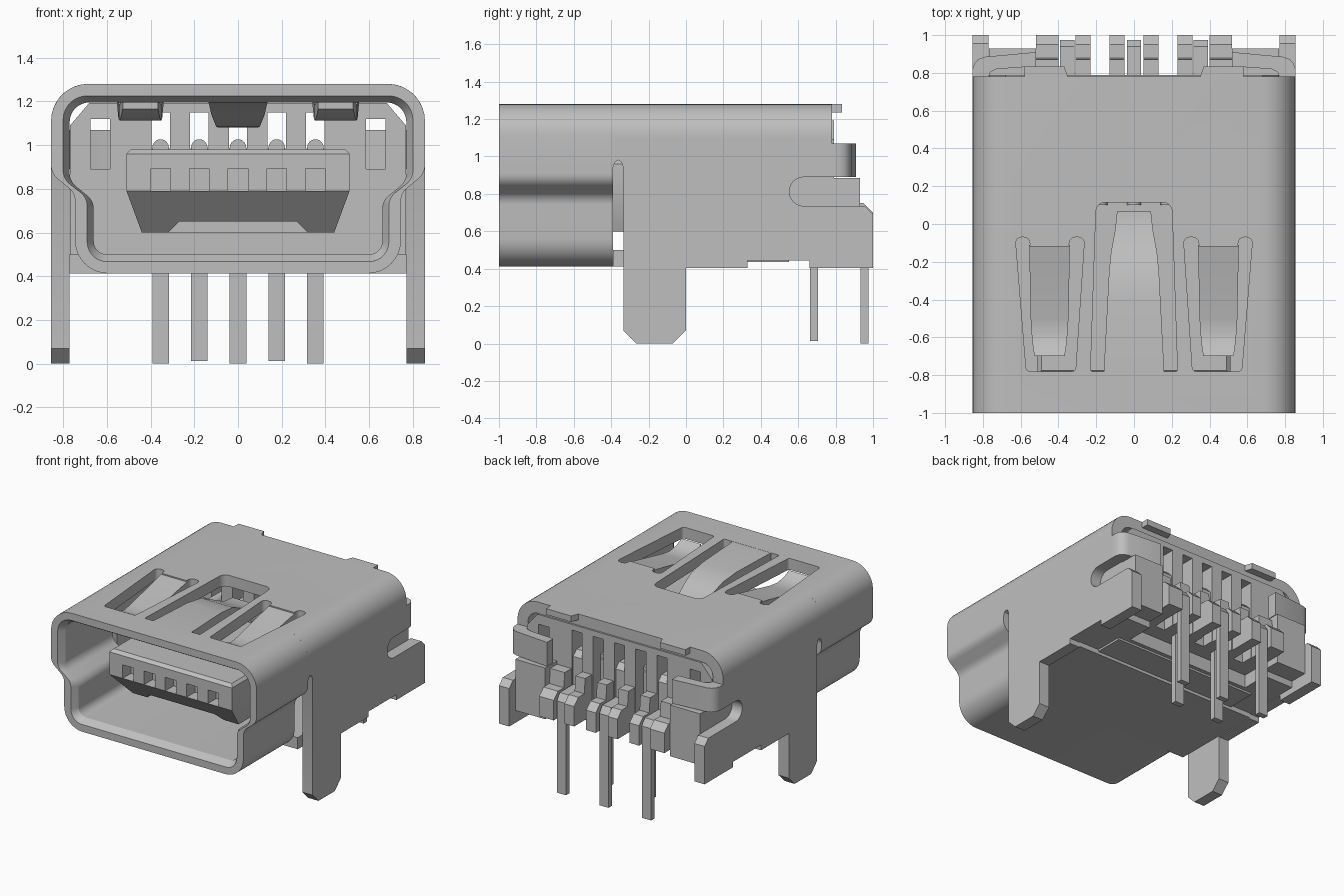
import bpy, bmesh, math
from mathutils import Vector

if "Cube" in bpy.data.objects:
    bpy.data.objects.remove(bpy.data.objects["Cube"], do_unlink=True)

grey = bpy.data.materials.new("grey")
grey.use_nodes = True
COLOUR = (0.52, 0.52, 0.52, 1)
grey.diffuse_color = COLOUR
grey.node_tree.nodes["Principled BSDF"].inputs["Base Color"].default_value = COLOUR


def loft(name, loops, ring=False):
    """Skin a list of equal loops; ring joins last to first, otherwise ends are capped."""
    bm = bmesh.new()
    rows = [[bm.verts.new(p) for p in loop] for loop in loops]
    n = len(rows[0])
    pairs = list(zip(rows, rows[1:])) + ([(rows[-1], rows[0])] if ring else [])
    for a, b in pairs:
        for i in range(n):
            j = (i + 1) % n
            bm.faces.new((a[i], a[j], b[j], b[i]))
    if not ring:
        bm.faces.new(rows[0])
        bm.faces.new(rows[-1])
    bmesh.ops.recalc_face_normals(bm, faces=bm.faces)
    mesh = bpy.data.meshes.new(name)
    bm.to_mesh(mesh)
    bm.free()
    ob = bpy.data.objects.new(name, mesh)
    bpy.context.collection.objects.link(ob)
    mesh.materials.append(grey)
    return ob


def prism(name, pts, axis, a, b):
    """Extrude a 2D outline along x, y or z between a and b."""
    put = {"x": lambda p, t: (t, p[0], p[1]),
           "y": lambda p, t: (p[0], t, p[1]),
           "z": lambda p, t: (p[0], p[1], t)}[axis]
    return loft(name, [[put(p, t) for p in pts] for t in (a, b)])


def box(name, x0, x1, y0, y1, z0, z1):
    return prism(name, [(x0, y0), (x1, y0), (x1, y1), (x0, y1)], "z", z0, z1)


def fillet(corners, seg=8):
    """Round the corners (x, y, radius) of a closed outline."""
    out = []
    for i, (x, y, r) in enumerate(corners):
        p = Vector((x, y))
        u = (Vector(corners[i - 1][:2]) - p).normalized()
        v = (Vector(corners[(i + 1) % len(corners)][:2]) - p).normalized()
        half = u.angle(v) / 2
        mid = p + (u + v).normalized() * (r / math.sin(half))
        s = p + u * (r / math.tan(half)) - mid
        e = p + v * (r / math.tan(half)) - mid
        for k in range(seg + 1):
            w = s.lerp(e, k / seg)
            ang = s.angle(e) * (k / seg)
            w = (s * math.sin(s.angle(e) - ang) + e * math.sin(ang)) / math.sin(s.angle(e))
            out.append(tuple(mid + w))
    return out


def cut(targets, cutter):
    cutter.hide_render = True
    for ob in targets:
        m = ob.modifiers.new("cut", "BOOLEAN")
        m.operation, m.solver, m.object = "DIFFERENCE", "EXACT", cutter
        bpy.context.view_layer.objects.active = ob
        bpy.ops.object.modifier_apply(modifier=m.name)
    bpy.data.objects.remove(cutter, do_unlink=True)


# Front sleeve: stepped tube with a flared mouth
def outline(top, wide, knee_z, narrow, knee2_z, bottom, r_top, r):
    half = [(wide, top, r_top), (wide, knee_z, 0.08), (narrow, knee2_z, 0.08), (narrow, bottom, r)]
    return fillet(half + [(-x, z, q) for x, z, q in reversed(half)])


outer = outline(1.28, 0.855, 0.87, 0.745, 0.78, 0.413, 0.17, 0.15)
mouth = outline(1.225, 0.80, 0.845, 0.69, 0.76, 0.467, 0.11, 0.09)
inner = outline(1.195, 0.77, 0.835, 0.66, 0.745, 0.50, 0.09, 0.06)
sleeve = loft("front_sleeve", [[(x, y, z) for x, z in prof] for prof, y in
              ((outer, -1), (mouth, -1), (inner, -0.95), (inner, -0.39), (outer, -0.39))], ring=True)

# Rear hood: rounded roof carried on the side plates
arc = [(math.cos(math.radians(a)), math.sin(math.radians(a))) for a in range(0, 91, 10)]
out_r = [(0.685 + 0.17 * c, 1.11 + 0.17 * s) for c, s in arc]
in_r = [(0.68 + 0.09 * c, 1.105 + 0.09 * s) for c, s in arc]
arch = ([(0.855, 1.09)] + out_r + [(-x, z) for x, z in reversed(out_r)] + [(-0.855, 1.09), (-0.77, 1.09)]
        + [(-x, z) for x, z in in_r] + [(x, z) for x, z in reversed(in_r)] + [(0.77, 1.09)])
hood = prism("rear_hood", arch, "y", -0.39, 0.78)

# Side plates with relief slot, mounting leg, rear slot and rear arm
slot = [(0.63 + 0.0775 * math.cos(math.radians(a)), 0.8125 + 0.0775 * math.sin(math.radians(a)))
        for a in range(270, 89, -15)]
side = ([(-0.39, 1.09), (-0.39, 0.94), (-0.38, 0.97), (-0.362, 0.98), (-0.345, 0.97), (-0.335, 0.94),
         (-0.335, 0.07), (-0.265, 0), (-0.07, 0), (0, 0.07), (0, 0.405), (0.33, 0.405), (0.33, 0.445),
         (0.66, 0.445), (0.66, 0.405), (1, 0.405), (1, 0.69), (0.955, 0.735)]
        + slot + [(0.78, 0.89), (0.78, 1.09)])
# Folded rear tab, seen from above
tab = [(0.855, 0.78), (0.855, 0.82), (0.845, 0.85), (0.825, 0.872), (0.79, 0.885),
       (0.52, 0.91), (0.52, 0.835), (0.73, 0.82), (0.76, 0.805), (0.77, 0.78)]
for s, tag in ((1, "left"), (-1, "right")):
    prism(tag + "_side_plate", side, "x", s * 0.77, s * 0.855)
    prism(tag + "_rear_tab", [(s * x, y) for x, y in tab], "z", 0.89, 1.07)
    prism(tag + "_roof_tab", [(s * x, y) for x, y in
          ((0.35, 0.78), (0.37, 0.835), (0.58, 0.835), (0.58, 0.78))], "z", 1.235, 1.28)

# Bottom plates
box("bottom_plate", -0.77, 0.77, -0.39, 0.33, 0.413, 0.5)
box("bottom_lip", -0.6, 0.6, 0.33, 0.55, 0.435, 0.5)

# Spring windows in the roof
cut([sleeve, hood], prism("centre_window", fillet(
    [(-0.23, -0.78, 0.01), (0.23, -0.78, 0.01), (0.2, 0.115, 0.05), (-0.2, 0.115, 0.05)], 5), "z", 1.0, 1.4))
for s in (1, -1):
    pts = [(0.31, -0.78, 0.02), (0.57, -0.78, 0.02), (0.628, -0.07, 0.03), (0.555, -0.07, 0.03),
           (0.55, -0.12, 0.005), (0.345, -0.12, 0.005), (0.338, -0.07, 0.03), (0.262, -0.07, 0.03)]
    cut([sleeve, hood], prism("side_window", [(s * x, y) for x, y in fillet(pts, 4)], "z", 1.0, 1.4))


# Spring fingers: tapered strips given as (y, z, half width)
def strip(name, cx, stations, t=0.035):
    return loft(name, [[(cx - w, y, z - t), (cx + w, y, z - t), (cx + w, y, z + t), (cx - w, y, z + t)]
                       for y, z, w in stations])


strip("centre_spring", 0, [(-0.785, 1.244, 0.16), (-0.4, 1.24, 0.14), (-0.25, 1.22, 0.132),
                           (-0.15, 1.175, 0.122), (-0.03, 1.12, 0.1), (0.065, 1.115, 0.09)])
for s, tag in ((1, "left"), (-1, "right")):
    strip(tag + "_spring", s * 0.447, [(-0.11, 1.238, 0.108), (-0.2, 1.22, 0.106), (-0.5, 1.155, 0.1),
                                       (-0.58, 1.147, 0.095), (-0.65, 1.165, 0.088), (-0.7, 1.2, 0.08)])

# Plastic housing at the back of the cavity
PINS = [0.177 * i for i in (-2, -1, 0, 1, 2)]
body = prism("housing", [(0.768, 0.45), (0.768, 1.09), (0.68, 1.193), (-0.68, 1.193),
                         (-0.768, 1.09), (-0.768, 0.45)], "y", 0.25, 0.79)
for x in PINS:
    cut([body], box("pin_slot", x - 0.042, x + 0.042, 0.1, 0.9, 0.985, 1.15))
    cut([body], box("pin_groove", x - 0.042, x + 0.042, 0.7, 0.9, 0.4, 1.0))
for s, tag in ((1, "left"), (-1, "right")):
    cut([body], box("housing_hole", s * 0.585, s * 0.675, 0.1, 0.9, 0.89, 1.12))
    box(tag + "_housing_block", s * 0.52, s * 0.768, 0.78, 0.93, 0.5, 0.885)
cut([body], box("underside_recess", -0.52, 0.52, 0.58, 0.9, 0.4, 0.55))

# Chamfered comb teeth beside the rear pins
tooth = [(0.78, 0.55), (1, 0.55), (1, 0.7), (0.95, 0.75), (0.88, 0.75), (0.87, 0.86), (0.78, 0.86)]
for i, (a, b) in enumerate([(-0.52, -0.4), (-0.31, -0.23), (-0.13, -0.05),
                            (0.05, 0.13), (0.23, 0.31), (0.4, 0.52)]):
    prism("comb_tooth_%d" % (i + 1), tooth, "x", a, b)

# Tongue with chamfered nose, tapered underside and contact pockets
tongue = loft("tongue", [[(-w, y, z), (w, y, z), (w, 0.3, z), (-w, 0.3, z)] for w, y, z in
                         ((0.44, -0.62, 0.6), (0.51, -0.8, 0.79), (0.51, -0.8, 0.96), (0.49, -0.775, 0.98))])
cut([tongue], prism("tongue_notch", [(-0.33, 0.59), (0.33, 0.59), (0.27, 0.65), (-0.27, 0.65)], "y", -1, 0.24))
for x in PINS:
    cut([tongue], box("contact_pocket", x - 0.045, x + 0.045, -0.9, -0.7, 0.79, 0.892))

# Contact pins: the odd ones bend out to the rear row, the others drop straight down
rear_pin = [(0.1, 0.94), (0.1, 0.99), (0.74, 0.99), (0.78, 0.95), (0.78, 0.74), (0.94, 0.74), (0.975, 0.69),
            (0.975, 0), (0.933, 0), (0.933, 0.66), (0.73, 0.66), (0.73, 0.94)]
inner_pin = [(0.1, 0.94), (0.1, 0.99), (0.67, 0.99), (0.705, 0.95), (0.705, 0.013),
             (0.663, 0.013), (0.663, 0.94)]
for i, x in enumerate(PINS):
    prism("contact_pin_%d" % (i + 1), inner_pin if i % 2 else rear_pin, "x", x - 0.038, x + 0.038)
    crown = [(x + 0.038 * math.cos(math.radians(a)), 0.987 + 0.04 * math.sin(math.radians(a)))
             for a in range(0, 181, 20)]
    prism("pin_crown_%d" % (i + 1), crown, "y", 0.1, 0.66)

# Smooth the rounded faces, keep the edges crisp
bpy.ops.object.select_all(action="DESELECT")
for ob in bpy.context.collection.objects:
    if ob.type == "MESH":
        ob.select_set(True)
        bpy.context.view_layer.objects.active = ob
bpy.ops.object.shade_smooth_by_angle(angle=math.radians(30))
